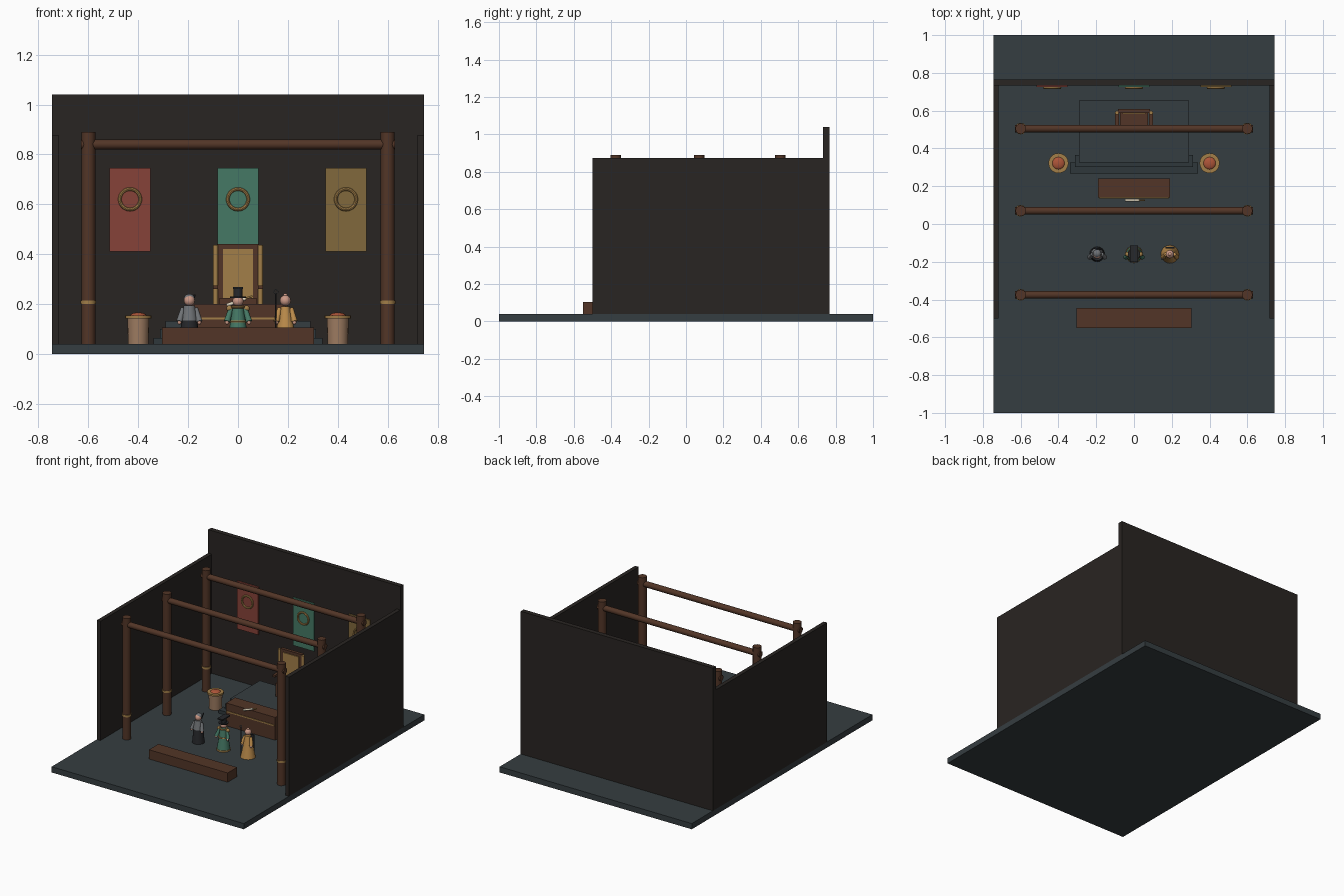
import bpy, math
from mathutils import Vector

if "Cube" in bpy.data.objects:
    bpy.data.objects.remove(bpy.data.objects["Cube"])

PALETTE = {
    "stone": (.036, .047, .052), "dark_stone": (.028, .038, .043), "wall": (.022, .018, .016),
    "wood": (.085, .036, .020), "gold": (.36, .21, .065), "red": (.24, .055, .04),
    "teal": (.06, .19, .13), "ochre": (.22, .14, .045), "clay": (.34, .20, .12),
    "ember": (.42, .09, .04), "black": (.02, .021, .024), "grey": (.16, .17, .18),
    "skin": (.60, .32, .24), "amber": (.50, .26, .07), "ivory": (.75, .68, .52),
}
MATS = {}
for key, c in PALETTE.items():
    MATS[key] = bpy.data.materials.new(key)
    MATS[key].diffuse_color = (*c, 1)


def finish(name, mat, smooth=False):
    o = bpy.context.object
    o.name = name
    o.data.materials.append(MATS[mat])
    if smooth:
        bpy.ops.object.shade_smooth_by_angle(angle=math.radians(40))
    return o


def box(name, x0, x1, y0, y1, z0, z1, mat):
    bpy.ops.mesh.primitive_cube_add(size=1, location=((x0+x1)/2, (y0+y1)/2, (z0+z1)/2))
    o = finish(name, mat)
    o.scale = (x1-x0, y1-y0, z1-z0)
    return o


def rod(name, a, b, r0, mat, r1=None, n=16):
    # Round or tapered bar from point a to point b
    a, b = Vector(a), Vector(b)
    d = b - a
    bpy.ops.mesh.primitive_cone_add(vertices=n, radius1=r0, radius2=r0 if r1 is None else r1,
                                    depth=d.length, location=(a+b)/2,
                                    rotation=d.to_track_quat('Z', 'Y').to_euler())
    return finish(name, mat, True)


def ball(name, p, r, mat, scale=(1, 1, 1)):
    bpy.ops.mesh.primitive_uv_sphere_add(segments=16, ring_count=10, radius=r, location=p)
    o = finish(name, mat, True)
    o.scale = scale
    return o


def ring(name, p, R, r, mat, upright=False):
    bpy.ops.mesh.primitive_torus_add(major_radius=R, minor_radius=r, major_segments=28,
                                     minor_segments=8, location=p,
                                     rotation=(math.pi/2 if upright else 0, 0, 0))
    return finish(name, mat, True)


# Floor and walls
box("floor", -.745, .745, -1, 1, 0, .04, "stone")
box("back_wall", -.745, .745, .733, .766, .04, 1.04, "wall")
for s in (-1, 1):
    x = s*.731
    box("side_wall", x-.014, x+.014, -.5, .745, .04, .875, "wall")

# Post and beam frames
for y in (-.375, .07, .505):
    for x in (-.6, .6):
        rod("post", (x, y, .04), (x, y, .89), .028, "wood", n=12)
        rod("post_collar", (x, y, .20), (x, y, .214), .031, "gold", n=12)
    rod("beam", (-.63, y, .84), (.63, y, .84), .02, "wood", n=12)

# Banners with ring emblems
for x, mat in ((-.433, "red"), (0, "teal"), (.433, "ochre")):
    box("banner", x-.082, x+.082, .724, .732, .41, .745, mat)
    ring("banner_ring", (x, .721, .62), .041, .007, "gold", True)

# Dais with two steps
box("lower_step", -.338, .338, .268, .325, .04, .063, "dark_stone")
box("upper_step", -.312, .312, .303, .365, .04, .1, "dark_stone")
box("dais", -.29, .29, .325, .655, .04, .133, "stone")

# Throne
box("throne_seat", -.075, .075, .52, .6, .133, .225, "wood")
box("throne_back", -.085, .085, .588, .61, .133, .44, "wood")
box("throne_panel", -.06, .06, .582, .59, .225, .42, "gold")
for x in (-.09, .09):
    rod("throne_post", (x, .59, .133), (x, .59, .437), .01, "gold")
    box("throne_arm", x-.01, x+.01, .525, .59, .26, .275, "wood")

# Table with trim and a leaning scroll
box("table", -.19, .19, .14, .24, .04, .2, "wood")
box("table_trim", -.185, .185, .136, .142, .138, .147, "gold")
rod("scroll", (-.045, .126, .195), (.03, .126, .222), .007, "ivory")
rod("scroll_handle", (.03, .126, .222), (.058, .126, .232), .004, "gold")

# Front bench
box("front_bench", -.305, .305, -.55, -.445, .04, .105, "wood")

# Braziers
for x in (-.4, .4):
    y = .322
    rod("brazier_body", (x, y, .04), (x, y, .147), .041, "clay", .044, 20)
    rod("brazier_rim", (x, y, .143), (x, y, .155), .053, "gold", n=20)
    ball("brazier_embers", (x, y, .151), .034, "ember", (1, 1, .45))

Y = -.16


def arms(x, mat, spread=.04):
    for s in (-1, 1):
        rod("sleeve", (x+s*spread*.65, Y, .183), (x+s*spread, Y-.016, .13), .009, mat, .013, 12)
        ball("hand", (x+s*spread, Y-.018, .126), .008, "skin")


# Figure in grey and black
x = -.195
rod("grey_figure_skirt", (x, Y, .04), (x, Y, .14), .04, "black", .032)
rod("grey_figure_torso", (x, Y, .135), (x, Y, .195), .034, "grey", .022)
arms(x, "grey")
ball("grey_figure_head", (x, Y-.002, .214), .022, "skin")
ball("grey_figure_hair", (x, Y+.004, .222), .022, "grey", (1, 1, .85))
rod("back_blade", (x-.025, Y+.026, .11), (x+.022, Y+.026, .238), .004, "black", n=8)

# Robed figure with flat-topped hat
x = 0
rod("teal_figure_robe", (x, Y, .04), (x, Y, .19), .044, "teal", .022)
rod("teal_figure_hem", (x, Y, .04), (x, Y, .05), .046, "gold", .045)
ring("teal_figure_belt", (x, Y, .13), .03, .005, "gold")
ring("teal_figure_collar", (x, Y, .188), .023, .006, "gold")
arms(x, "teal", .044)
for s in (-1, 1):
    ball("shoulder_guard", (s*.034, Y, .182), .013, "gold")
ball("teal_figure_head", (x, Y, .212), .022, "skin")
rod("hat_brim", (x, Y, .225), (x, Y, .231), .032, "black")
rod("hat_crown", (x, Y, .228), (x, Y, .26), .018, "black")
box("hat_board", -.02, .02, Y-.04, Y+.045, .26, .268, "black")

# Figure in amber robe with staff
x = .19
rod("amber_figure_robe", (x, Y, .04), (x, Y, .19), .048, "amber", .018, 20)
arms(x, "amber", .036)
box("amber_figure_cape", x-.024, x+.024, Y+.03, Y+.038, .06, .185, "black")
ball("amber_figure_head", (x, Y, .214), .022, "skin")
ball("amber_figure_bun", (x, Y, .234), .009, "skin")
rod("staff", (.152, Y-.025, .04), (.152, Y-.025, .245), .003, "black", n=8)
ring("staff_ring", (.152, Y-.025, .25), .008, .002, "grey", True)

for m in bpy.data.materials:
    if m.users and not m.is_grease_pencil:
        m.use_nodes = True
        m.node_tree.nodes["Principled BSDF"].inputs["Base Color"].default_value = m.diffuse_color
